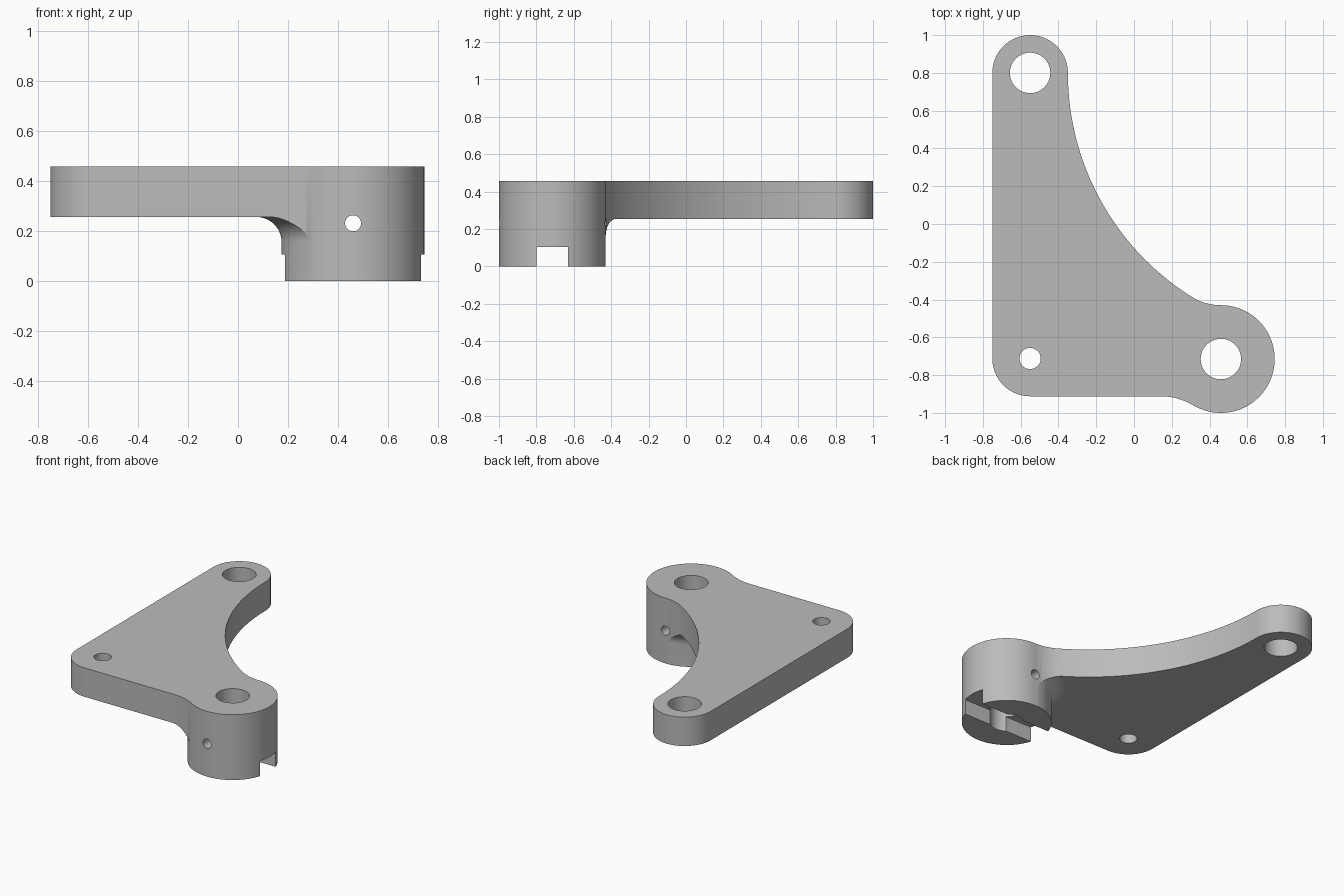
import bpy, bmesh
from math import sin, cos, radians, tau, pi, ceil
from mathutils import Matrix, Vector

if "Cube" in bpy.data.objects:
    bpy.data.objects.remove(bpy.data.objects["Cube"])

TOP, PLATE_BOTTOM = 0.457, 0.255
BOSS = Vector((0.46, -0.715, 0))
BOSS_R = 0.285

grey = bpy.data.materials.new("plain grey")
grey.use_nodes = True
grey.diffuse_color = (0.5, 0.5, 0.5, 1)
grey.node_tree.nodes["Principled BSDF"].inputs["Base Color"].default_value = (0.5, 0.5, 0.5, 1)


def arc(cx, cy, r, start, end, step=3):
    n = ceil(abs(end - start) / step)
    angles = [radians(start + (end - start) * i / n) for i in range(n + 1)]
    return [(cx + r * cos(a), cy + r * sin(a)) for a in angles]


def finish(bm, name):
    bmesh.ops.recalc_face_normals(bm, faces=bm.faces)
    mesh = bpy.data.meshes.new(name)
    bm.to_mesh(mesh)
    bm.free()
    mesh.materials.append(grey)
    obj = bpy.data.objects.new(name, mesh)
    bpy.context.collection.objects.link(obj)
    return obj


def prism(name, outline, z0, z1):
    bm = bmesh.new()
    verts = [bm.verts.new((x, y, z0)) for x, y in outline]
    bmesh.ops.remove_doubles(bm, verts=verts, dist=0.0005)
    face = bm.faces.new([v for v in verts if v.is_valid])
    ext = bmesh.ops.extrude_face_region(bm, geom=[face])
    moved = [g for g in ext["geom"] if isinstance(g, bmesh.types.BMVert)]
    bmesh.ops.translate(bm, verts=moved, vec=(0, 0, z1 - z0))
    return finish(bm, name)


def rod(name, centre, radius, length, rotation=Matrix()):
    bm = bmesh.new()
    bmesh.ops.create_cone(bm, cap_ends=True, segments=64, radius1=radius, radius2=radius,
                          depth=length, matrix=Matrix.Translation(centre) @ rotation)
    return finish(bm, name)


def ring(name, centre, profile, segments=120):
    # Closed radius/height profile swept around a vertical axis
    bm = bmesh.new()
    loops = []
    for i in range(segments):
        a = tau * i / segments
        loops.append([bm.verts.new((centre.x + r * cos(a), centre.y + r * sin(a), z))
                      for r, z in profile])
    for i in range(segments):
        p, q = loops[i], loops[(i + 1) % segments]
        for j in range(len(profile)):
            k = (j + 1) % len(profile)
            bm.faces.new((p[j], q[j], q[k], p[k]))
    return finish(bm, name)


def cut(body, cutter):
    cutter.hide_render = True
    mod = body.modifiers.new(cutter.name, 'BOOLEAN')
    mod.operation, mod.solver, mod.object = 'DIFFERENCE', 'EXACT', cutter
    bpy.context.view_layer.objects.active = body
    bpy.ops.object.modifier_apply(modifier=mod.name)
    bpy.data.objects.remove(cutter)


# Bracket outline: rounded corner, fillet, boss, fillet, sweeping curve, arm end
outline = (arc(-0.55, -0.712, 0.2, 180, 270)
           + arc(0.14, -1.252, 0.34, 90, 59.2)
           + arc(BOSS.x, BOSS.y, BOSS_R, -120.8, 90)
           + arc(0.46, -0.14, 0.29, 270, 237.9)
           + arc(1.05, 0.8, 1.4, 237.9, 180, 1.5)
           + arc(-0.55, 0.8, 0.2, 0, 180))
bracket = prism("bracket", outline, 0, TOP)

# Clear the underside of the plate, leaving the boss with a curved fillet
r = BOSS_R + 0.001
profile = [(r, -0.1)] + arc(r + 0.1, PLATE_BOTTOM - 0.1, 0.1, 180, 90, 6)
profile += [(2.6, PLATE_BOTTOM), (2.6, -0.1)]
cut(bracket, ring("underside_cutter", BOSS, profile))

# Vertical bolt holes
for name, centre, radius in (("boss_hole", BOSS, 0.107),
                             ("arm_hole", Vector((-0.55, 0.8, 0)), 0.107),
                             ("corner_hole", Vector((-0.55, -0.712, 0)), 0.056)):
    cut(bracket, rod(name, centre, radius, 2))

# Cross pin hole through the boss, front to back
cut(bracket, rod("pin_hole", BOSS + Vector((0, 0, 0.23)), 0.032, 0.8,
                 Matrix.Rotation(pi / 2, 4, 'X')))

# Key slot across the bottom of the boss
half = 0.085
slot = [(BOSS.x + sx * 0.4, BOSS.y + sy * half)
        for sx, sy in ((-1, -1), (1, -1), (1, 1), (-1, 1))]
cut(bracket, prism("slot_cutter", slot, -0.1, 0.105))

# Smooth the curved walls, keeping crisp edges
bpy.ops.object.select_all(action='DESELECT')
bracket.select_set(True)
bpy.context.view_layer.objects.active = bracket
bpy.ops.object.shade_smooth_by_angle(angle=radians(25))
